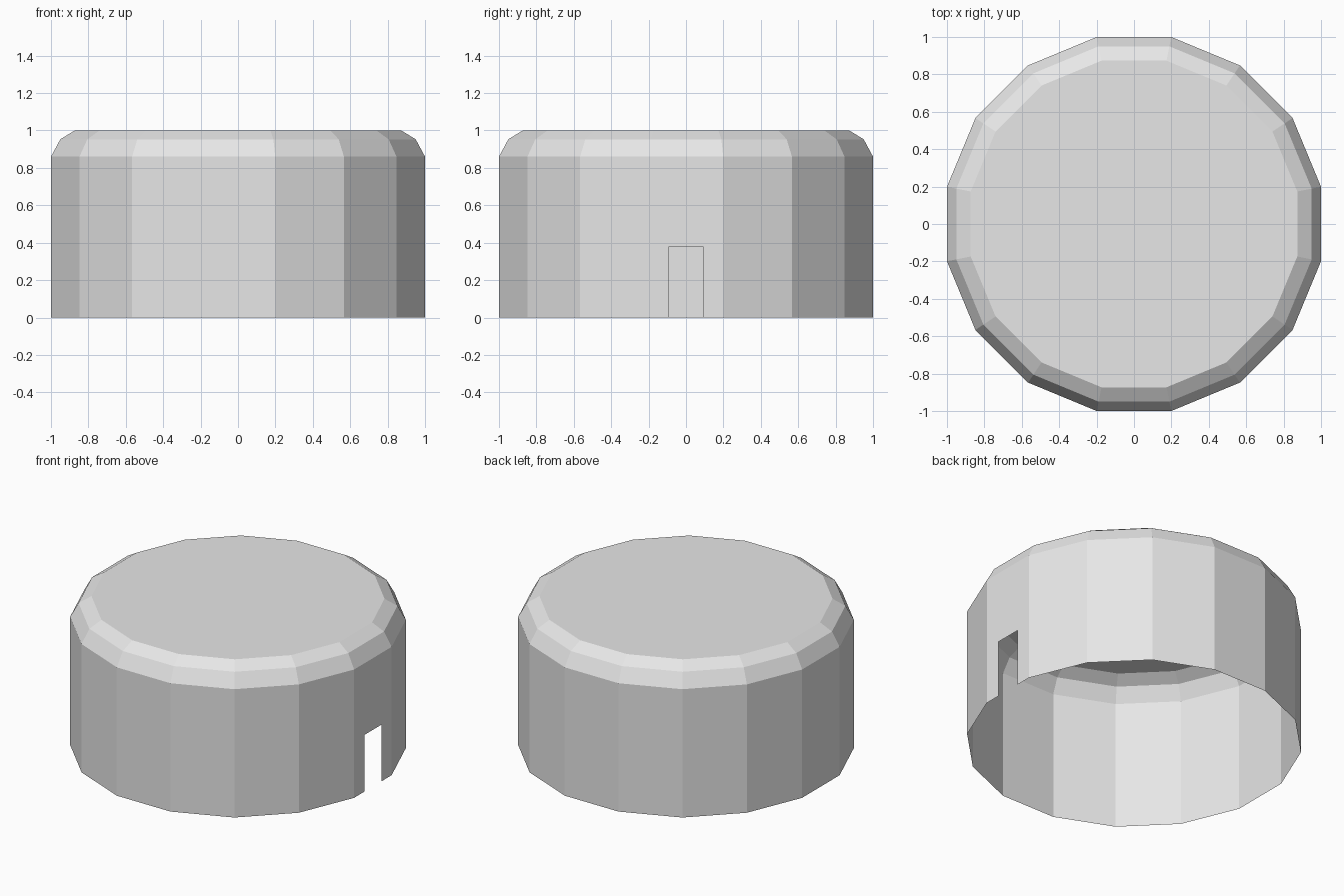
import bpy, bmesh, math

if "Cube" in bpy.data.objects:
    bpy.data.objects.remove(bpy.data.objects["Cube"], do_unlink=True)

SIDES = 16
# Distance to the flat sides, and height
PROFILE = [(1.0, 0.0), (1.0, 0.86), (0.95, 0.953), (0.873, 1.0)]
SLOT_HALF, SLOT_TOP = 0.09, 0.38

grey = bpy.data.materials.new("light grey")
grey.use_nodes = True
grey.diffuse_color = (0.8, 0.8, 0.8, 1)
grey.node_tree.nodes["Principled BSDF"].inputs["Base Color"].default_value = (0.8, 0.8, 0.8, 1)

bm = bmesh.new()


def ring(apothem, z):
    r = apothem / math.cos(math.pi / SIDES)
    angles = [(k + 0.5) * math.tau / SIDES for k in range(SIDES)]
    return [bm.verts.new((r * math.cos(a), r * math.sin(a), z)) for a in angles]


# Open-bottomed thin shell with a bevelled rim and flat top
rings = [ring(*p) for p in PROFILE]
for level, (low, high) in enumerate(zip(rings, rings[1:])):
    for k in range(SIDES):
        n = (k + 1) % SIDES
        edge = [low[k]]
        # Slot in the bottom of the wall panel facing +x
        if level == 0 and n == 0:
            edge += [bm.verts.new((1.0, y, z)) for y, z in (
                (-SLOT_HALF, 0), (-SLOT_HALF, SLOT_TOP),
                (SLOT_HALF, SLOT_TOP), (SLOT_HALF, 0))]
        bm.faces.new(edge + [low[n], high[n], high[k]])
bm.faces.new(rings[-1])

mesh = bpy.data.meshes.new("round_cover")
bm.to_mesh(mesh)
bm.free()
mesh.materials.append(grey)
cover = bpy.data.objects.new("round_cover", mesh)
bpy.context.collection.objects.link(cover)
